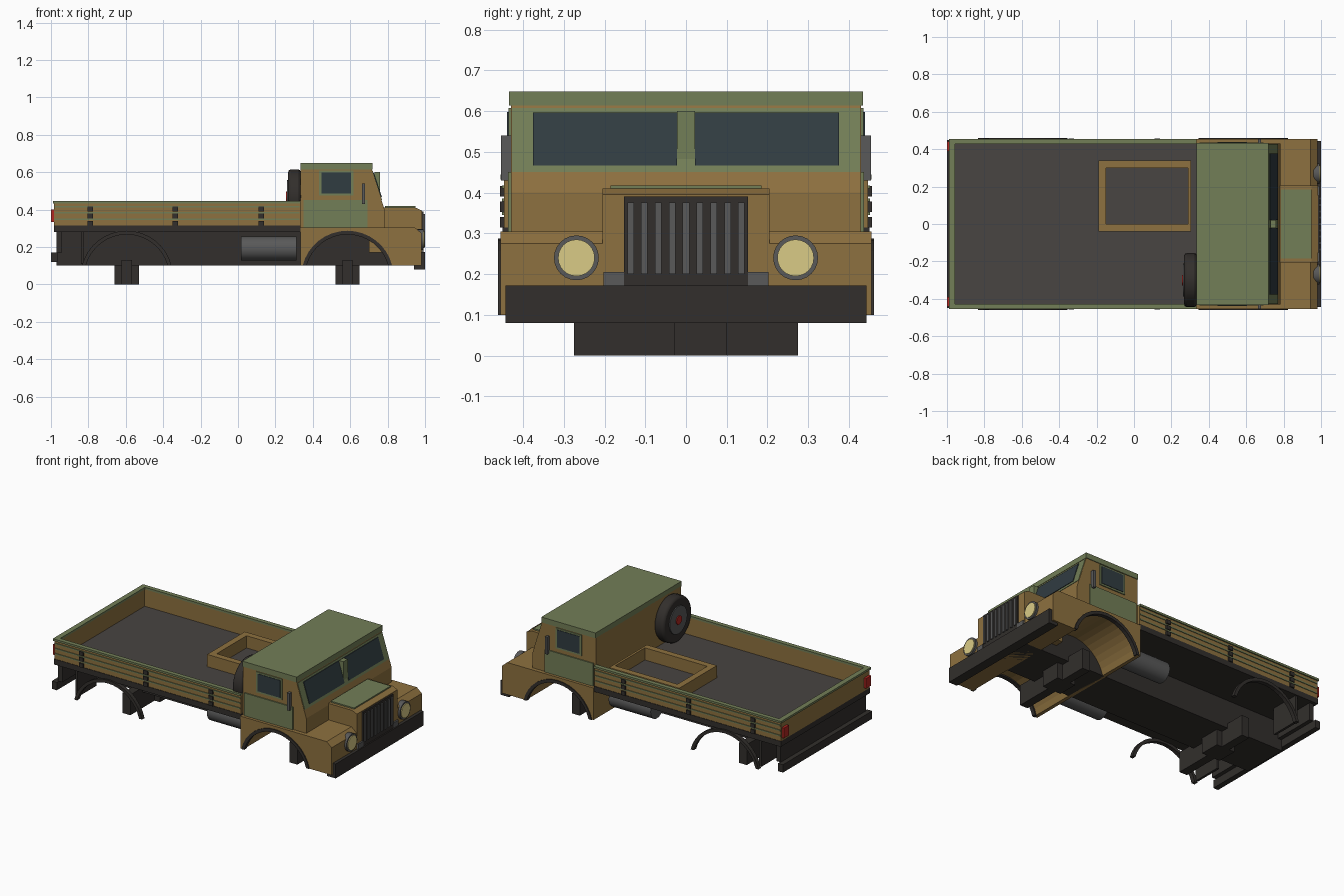
import bpy, bmesh, math
from mathutils import Matrix

if "Cube" in bpy.data.objects:
    bpy.data.objects.remove(bpy.data.objects["Cube"])


def mat(name, r, g, b):
    m = bpy.data.materials.new(name)
    m.diffuse_color = (r, g, b, 1)
    m.use_nodes = True
    m.node_tree.nodes["Principled BSDF"].inputs["Base Color"].default_value = m.diffuse_color
    return m


TAN = mat("tan_paint", .27, .165, .05)
GREEN = mat("green_paint", .17, .21, .095)
DARK = mat("dark_metal", .032, .028, .025)
FLOOR = mat("floor", .065, .058, .054)
GREY = mat("grey_metal", .1, .1, .1)
GLASS = mat("glass", .03, .045, .053)
LENS = mat("lens", .7, .6, .24)
RED = mat("red_lamp", .45, .02, .015)


def finish(name, bm, m):
    bmesh.ops.recalc_face_normals(bm, faces=bm.faces)
    me = bpy.data.meshes.new(name)
    bm.to_mesh(me)
    bm.free()
    me.materials.append(m)
    ob = bpy.data.objects.new(name, me)
    bpy.context.collection.objects.link(ob)
    return ob


def prism(name, pts, y0, y1, m):
    """Extrude an x-z outline from y0 to y1."""
    bm = bmesh.new()
    f = bm.faces.new([bm.verts.new((x, y0, z)) for x, z in pts])
    ext = bmesh.ops.extrude_face_region(bm, geom=[f])
    verts = [v for v in ext["geom"] if isinstance(v, bmesh.types.BMVert)]
    bmesh.ops.translate(bm, verts=verts, vec=(0, y1 - y0, 0))
    return finish(name, bm, m)


def box(name, x0, x1, y0, y1, z0, z1, m):
    return prism(name, [(x0, z0), (x1, z0), (x1, z1), (x0, z1)], y0, y1, m)


def pair(name, x0, x1, y0, y1, z0, z1, m):
    for s, side in ((-1, "right"), (1, "left")):
        a, b = sorted((s * y0, s * y1))
        box(f"{side}_{name}", x0, x1, a, b, z0, z1, m)


def cyl(name, x0, x1, y, z, r, m, n=24, bevel=0):
    """Cylinder lying along x."""
    bm = bmesh.new()
    bmesh.ops.create_cone(bm, cap_ends=True, segments=n, radius1=r, radius2=r, depth=x1 - x0,
                          matrix=Matrix.Translation(((x0 + x1) / 2, y, z)) @ Matrix.Rotation(math.pi / 2, 4, 'Y'))
    ob = finish(name, bm, m)
    if bevel:
        b = ob.modifiers.new("bevel", 'BEVEL')
        b.width, b.segments, b.angle_limit = bevel, 2, math.radians(60)
    for p in ob.data.polygons:
        p.use_smooth = len(p.vertices) == 4
    bpy.context.view_layer.objects.active = ob
    ob.select_set(True)
    bpy.ops.object.shade_smooth_by_angle()
    ob.select_set(False)
    return ob


def arc(cx, r, n=16, cz=.04, base=.1):
    a0 = math.asin((base - cz) / r)
    return [(cx + r * math.cos(a), cz + r * math.sin(a))
            for a in (a0 + (math.pi - 2 * a0) * i / n for i in range(n + 1))]


# Chassis, rear crossmember, bumpers
box("chassis", -.97, .95, -.15, .15, .10, .285, DARK)
box("rear_crossmember", -.97, -.94, -.43, .43, .17, .285, DARK)
box("rear_bumper", -1, -.965, -.45, .45, .12, .17, DARK)
pair("bumper_bracket", -.97, -.94, .10, .15, .10, .2, DARK)
box("front_bumper", .94, 1, -.443, .443, .08, .172, DARK)
pair("mudflap", -.84, -.825, .25, .44, .11, .285, DARK)

# Axles with offset differential
for cx, side in ((-.595, "rear"), (.585, "front")):
    box(side + "_axle", cx - .027, cx + .027, -.275, .275, 0, .13, DARK)
    box(side + "_differential", cx - .065, cx + .065, -.03, .10, 0, .105, DARK)

# Cargo bed
box("bed_base", -.985, .335, -.45, .45, .28, .315, DARK)
box("bed_floor", -.965, .335, -.435, .435, .315, .322, FLOOR)
pair("bed_side", -.985, .335, .43, .447, .315, .435, TAN)
box("tailgate", -.985, -.96, -.43, .43, .315, .435, TAN)
pair("side_rim", -.99, .335, .427, .455, .432, .445, GREEN)
box("tailgate_rim", -.99, -.957, -.427, .427, .432, .445, GREEN)
for i, z in enumerate((.345, .378, .41)):
    pair(f"side_strip_{i}", -.98, .33, .445, .451, z, z + .008, GREEN)
for x in (-.79, -.335, .125):
    for z in (.315, .353, .391):
        pair("side_clip", x - .015, x + .015, .445, .457, z, z + .025, DARK)
pair("tail_lamp", -1, -.98, .39, .44, .335, .4, RED)

# Open crate in the bed
box("crate_left", -.19, .305, .30, .34, .32, .4, TAN)
box("crate_right", -.19, .305, -.04, 0, .32, .4, TAN)
box("crate_back", -.19, -.15, 0, .30, .32, .4, TAN)
box("crate_front", .29, .305, 0, .30, .32, .4, TAN)

# Fuel tanks
for s, side in ((-1, "right"), (1, "left")):
    cyl(side + "_fuel_tank", .015, .312, s * .27, .192, .065, GREY)

# Front fender body with wheel arches cut in its outline
prism("fender_body", [(.335, .1), (.335, .305), (.945, .305), (.98, .275), (.98, .1)] + arc(.585, .235),
      -.455, .455, TAN)
for s in (-1, 1):
    for cx, side in ((-.595, "rear"), (.585, "front")):
        prism(side + "_arch_trim", arc(cx, .247) + arc(cx, .227)[::-1], s * .435, s * .461, DARK)


# Cab with sloped windshield
def slope(z):
    return .717 + (.608 - z) * .32


def slab(name, y0, y1, z0, z1, t, m):
    prism(name, [(slope(z0) - .01, z0), (slope(z0) + t, z0), (slope(z1) + t, z1), (slope(z1) - .01, z1)], y0, y1, m)


prism("cab", [(.335, .3), (.335, .618), (slope(.618), .618), (slope(.4), .4), (slope(.4), .3)], -.43, .43, TAN)
box("roof", .335, .718, -.434, .434, .614, .648, GREEN)
slab("windshield_frame", -.427, .427, .45, .608, .003, GREEN)
slab("right_windshield", -.376, -.022, .467, .597, .007, GLASS)
slab("left_windshield", .022, .376, .467, .597, .007, GLASS)
box("windshield_post", .73, .76, -.022, .022, .475, .6, GREEN)
pair("door_panel", .35, .692, .425, .437, .305, .45, GREEN)
pair("window_frame", .433, .617, .425, .436, .476, .608, GREEN)
pair("window", .446, .605, .43, .439, .487, .598, GLASS)
pair("mirror", .663, .68, .425, .454, .43, .54, GREY)

# Hood, grille, headlights
prism("hood", [(.7, .17), (.7, .41), (.95, .41), (.983, .395), (.983, .17)], -.205, .205, TAN)
box("hood_panel", .785, .95, -.185, .185, .405, .418, GREEN)
box("grille", .975, .992, -.152, .152, .172, .39, DARK)
for i in range(9):
    y = (i - 4) * .034
    box(f"grille_slat_{i}", .985, .999, y - .008, y + .008, .2, .376, GREY)
pair("bumper_mount", .96, .993, .152, .203, .165, .205, GREY)
for s, side in ((-1, "right"), (1, "left")):
    cyl(side + "_headlight_ring", .96, .993, s * .269, .24, .055, GREY)
    cyl(side + "_headlight", .965, .998, s * .269, .24, .045, LENS)

# Spare wheel on the cab back
cyl("spare_tyre", .268, .336, -.3, .47, .145, DARK, 24, .015)
cyl("spare_rim", .262, .3, -.3, .47, .088, GREY)
cyl("spare_hub", .257, .3, -.3, .47, .028, RED, 12)
